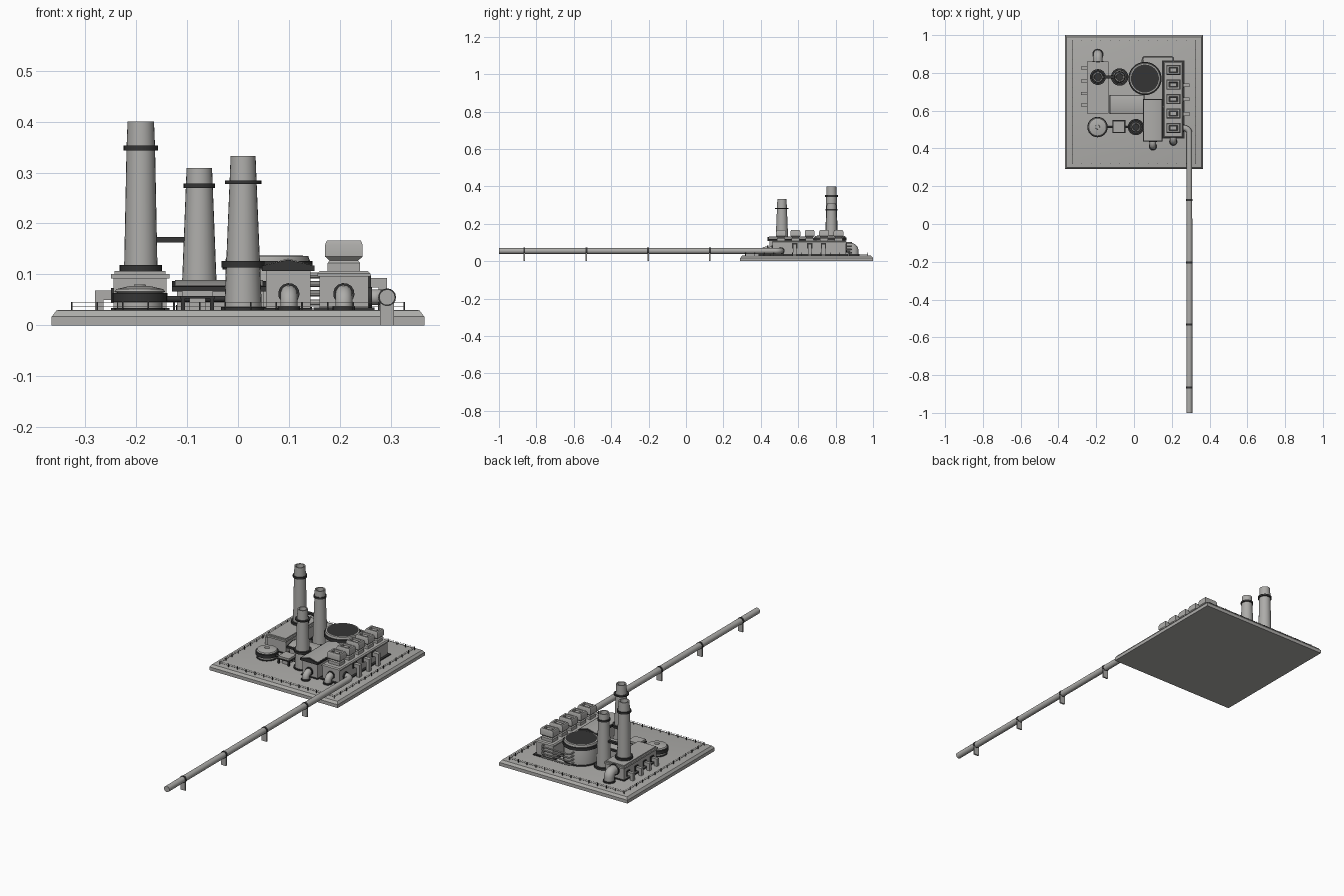
import bpy, bmesh, math
from mathutils import Vector

if "Cube" in bpy.data.objects:
    bpy.data.objects.remove(bpy.data.objects["Cube"])

def mat(name, c):
    m = bpy.data.materials.new(name)
    m.diffuse_color = (*c, 1)
    m.use_nodes = True
    m.node_tree.nodes["Principled BSDF"].inputs["Base Color"].default_value = m.diffuse_color
    return m

LIGHT = mat("concrete grey", (0.42, 0.415, 0.40))
DARK = mat("dark steel", (0.035, 0.035, 0.035))
G = 0.03  # height of the platform deck

def make(name, verts, faces, m):
    me = bpy.data.meshes.new(name)
    me.from_pydata(verts, [], faces)
    bm = bmesh.new()
    bm.from_mesh(me)
    bmesh.ops.recalc_face_normals(bm, faces=bm.faces)
    bm.to_mesh(me)
    bm.free()
    me.materials.append(m)
    ob = bpy.data.objects.new(name, me)
    bpy.context.collection.objects.link(ob)
    return ob

def stack(name, cx, cy, levels, m=LIGHT):
    """Rectangular loft: levels are (half x, half y, z)."""
    v, f = [], []
    for hx, hy, z in levels:
        v += [(cx - hx, cy - hy, z), (cx + hx, cy - hy, z), (cx + hx, cy + hy, z), (cx - hx, cy + hy, z)]
    n = len(levels)
    for i in range(n - 1):
        for k in range(4):
            f.append((4*i + k, 4*i + (k+1) % 4, 4*i + 4 + (k+1) % 4, 4*i + 4 + k))
    f += [(3, 2, 1, 0), tuple(range(4*n - 4, 4*n))]
    return make(name, v, f, m)

def box(name, x0, x1, y0, y1, z0, z1, m=LIGHT):
    return stack(name, (x0+x1)/2, (y0+y1)/2, [((x1-x0)/2, (y1-y0)/2, z0), ((x1-x0)/2, (y1-y0)/2, z1)], m)

def lathe(name, cx, cy, prof, m=LIGHT, n=24, smooth=True):
    """Turned part from (radius, z) points."""
    v = [(cx + r*math.cos(2*math.pi*k/n), cy + r*math.sin(2*math.pi*k/n), z) for r, z in prof for k in range(n)]
    f = [(n*i + k, n*i + (k+1) % n, n*i + n + (k+1) % n, n*i + n + k)
         for i in range(len(prof) - 1) for k in range(n)]
    f += [tuple(range(n)), tuple(range(n*(len(prof) - 1), n*len(prof)))]
    return make(name, v, f, m)

def tube(name, pts, r, m=LIGHT, n=14):
    """Pipe swept along a path with capped ends."""
    pts = [Vector(p) for p in pts]
    v, f = [], []
    for i, p in enumerate(pts):
        a = (p - pts[i-1]).normalized() if i else (pts[1] - p).normalized()
        b = (pts[i+1] - p).normalized() if i < len(pts) - 1 else a
        t = (a + b).normalized()
        if i == 0:
            u = t.orthogonal().normalized()
        else:
            u = (u - t * u.dot(t)).normalized()
        w = t.cross(u)
        v += [tuple(p + r*(u*math.cos(2*math.pi*k/n) + w*math.sin(2*math.pi*k/n))) for k in range(n)]
    for i in range(len(pts) - 1):
        f += [(n*i + k, n*i + (k+1) % n, n*i + n + (k+1) % n, n*i + n + k) for k in range(n)]
    f += [tuple(range(n)), tuple(range(n*(len(pts) - 1), n*len(pts)))]
    return make(name, v, f, m)

def bend(a, c, b, rad, steps=5):
    """Path a -> b with a rounded corner at c."""
    a, c, b = Vector(a), Vector(c), Vector(b)
    p, q = c + (a-c).normalized()*rad, c + (b-c).normalized()*rad
    o = p + q - c
    arc = [o + (p-o)*math.cos(t) + (q-o)*math.sin(t) for t in [math.pi/2*i/steps for i in range(steps+1)]]
    return [a] + arc + [b]

def ring(name, x, y, r, z0, z1):
    lathe(name, x, y, [(r, z0), (r, z1)], DARK)

# platform with chamfered deck edge
stack("platform", 0, 0.645, [(.366, .355, 0), (.366, .355, .017), (.357, .346, .029), (.353, .342, G)])

# perimeter fence
fx, y0, y1 = .327, .318, .972
for s in (-1, 1):
    for i in range(14):
        y = y0 + (y1-y0)*i/13
        box("fence_post", s*fx-.0015, s*fx+.0015, y-.0015, y+.0015, G, .046, DARK)
        x, yy = -fx + 2*fx*i/13, (y0 if s < 0 else y1)
        box("fence_post", x-.0015, x+.0015, yy-.0015, yy+.0015, G, .046, DARK)
    for z in (.037, .044):
        box("fence_rail", s*fx-.0005, s*fx+.0005, y0, y1, z, z+.001)
        yy = y0 if s < 0 else y1
        box("fence_rail", -fx, fx, yy-.0005, yy+.0005, z, z+.001)

# chimneys: x, y, base z, base radius, top radius, top z, bands (radius, z0, z1)
for x, y, zb, rb, rt, zt, bands in [
        (-.191, .778, .10, .033, .026, .40, [(.034, .343, .353), (.042, .107, .118)]),
        (-.076, .778, G, .036, .025, .309, [(.031, .27, .279), (.046, G, .04)]),
        (.010, .513, G, .037, .0245, .333, [(.036, .278, .284), (.042, .114, .126), (.043, G, .036)])]:
    lathe("chimney", x, y, [(rb, zb), (rt+.002, zt-.05), (rt, zt), (rt-.006, zt), (rt-.007, zt-.02)])
    lathe("chimney_flue", x, y, [(rt-.007, zt-.02), (rt-.007, zt-.018)], DARK)
    for b in bands:
        ring("chimney_band", x, y, *b)
box("flue_bridge", -.165, -.10, .77, .786, .163, .173, DARK)

# boiler house with side ducts and rear elbow
box("boiler_house", -.245, -.14, .59, .855, G, .10)
box("boiler_house_footing", -.25, -.135, .584, .861, G, .034, DARK)
box("boiler_house_cornice", -.25, -.135, .584, .861, .092, .101, LIGHT)
box("boiler_house_roof", -.243, -.142, .592, .853, .101, .107)
for y in (.63, .69, .757, .825):
    box("side_duct", -.281, -.24, y-.008, y+.008, .05, .068)
    box("side_duct_leg", -.281, -.264, y-.008, y+.008, G, .05)
    box("side_duct_collar", -.25, -.245, y-.012, y+.012, .045, .073, DARK)

# round elbow pipes leaving buildings: x, wall y, end y, radius, height
for x, yw, ye, r, z in [(.10, .44, .41, .017, .062), (.208, .465, .435, .017, .062), (-.191, .855, .898, .025, .075)]:
    tube("elbow_pipe", bend((x, yw, z), (x, ye, z), (x, ye, G), .022), r)
    ring("elbow_flange", x, ye, r+.005, G, .037)
    s = 1 if ye > yw else -1
    tube("wall_flange", [(x, yw, z), (x, yw+s*.007, z)], r+.004, DARK)

# small tank with cap
tx, ty = -.193, .513
lathe("small_tank", tx, ty, [(.045, G), (.045, .064), (.05, .066), (.046, .071), (.02, .077), (.012, .077), (.011, .08)])
ring("small_tank_band", tx, ty, .054, .046, .063)
ring("small_tank_footing", tx, ty, .05, G, .034)

# pump stand between tank and chimney
for x in (-.108, -.051):
    for y in (.487, .544):
        box("stand_leg", x-.004, x+.004, y-.004, y+.004, G, .055, DARK)
box("stand_deck", -.114, -.045, .481, .55, .053, .058, DARK)
box("pump_housing", -.11, -.049, .485, .546, .058, .068)
box("pump_core", -.095, -.064, .495, .536, G, .053)
tube("pump_pipe", [(-.15, .513, .052), (-.02, .513, .052)], .006, DARK)

def gable(name, x0, x1, y0, y1, z0, ze, zp, axis, m):
    """Gabled block with its ridge along the given axis."""
    if axis == 'y':
        sec = [(x0, z0), (x1, z0), (x1, ze), ((x0+x1)/2, zp), (x0, ze)]
        v = [(a, y, b) for y in (y0, y1) for a, b in sec]
    else:
        sec = [(y0, z0), (y1, z0), (y1, ze), ((y0+y1)/2, zp), (y0, ze)]
        v = [(x, a, b) for x in (x0, x1) for a, b in sec]
    f = [tuple(range(5)), tuple(range(5, 10))] + [(k, (k+1) % 5, 5+(k+1) % 5, 5+k) for k in range(5)]
    return make(name, v, f, m)

# low workshop and control house: dark roof frames with grey sheets
box("workshop", -.12, .05, .59, .675, G, .068)
gable("workshop_roof", -.13, .055, .582, .683, .066, .076, .087, 'x', DARK)
gable("workshop_sheet", -.124, .049, .586, .679, .07, .0785, .089, 'x', LIGHT)
box("control_house", .055, .142, .447, .655, G, .11)
box("control_house_footing", .05, .146, .441, .66, G, .034, DARK)
gable("control_roof", .047, .15, .437, .663, .107, .117, .129, 'y', DARK)
gable("control_sheet", .052, .145, .443, .657, .112, .119, .131, 'y', LIGHT)

# large round clarifier tank with sunken dish
cx, cy = .058, .77
lathe("clarifier", cx, cy, [(.083, G), (.083, .128), (.08, .136), (.07, .136), (.062, .124), (.02, .118), (.018, .124), (.008, .124), (.007, .128)], n=32)
ring("clarifier_footing", cx, cy, .087, G, .036)
lathe("clarifier_band", cx, cy, [(.082, .11), (.088, .11), (.088, .126), (.082, .126)], DARK, 32)
lathe("clarifier_lip", cx, cy, [(.066, .13), (.07, .137), (.074, .137)], DARK, 32)

# turbine hall
box("turbine_hall", .16, .256, .462, .855, G, .10)
box("hall_footing", .148, .268, .452, .865, G, .035, DARK)
stack("hall_roof", .208, .659, [(.052, .2, .096), (.052, .2, .102), (.047, .195, .107)])
# rooftop cooling vents with recessed dark grille
for y in (.508, .585, .661, .738, .815):
    stack("roof_vent", .208, y, [(.032, .022, .107), (.032, .022, .122), (.028, .018, .127), (.037, .026, .135),
          (.037, .026, .158), (.033, .022, .167), (.024, .014, .167), (.022, .012, .156)])
    stack("vent_grille", .208, y, [(.024, .0145, .1575), (.024, .0145, .158)], DARK)
    stack("vent_core", .208, y, [(.015, .007, .157), (.015, .007, .163)])
# exhaust ducts on the outer wall
for y in (.582, .661, .735):
    box("hall_duct", .25, .293, y-.01, y+.01, .074, .093)
    box("hall_duct_leg", .276, .293, y-.01, y+.01, G, .074)
    box("hall_duct_collar", .256, .261, y-.014, y+.014, .069, .098, DARK)

# stacked service pipes behind tank and hall
for z in (.045, .063, .081, .098):
    tube("service_pipe", bend((.045, .84, z), (.045, .885, z), (.13, .885, z), .01, 3)
         + bend((.14, .885, z), (.208, .885, z), (.208, .85, z), .01, 3), .004, n=8)
    tube("link_pipe", [(.13, .62, z), (.17, .62, z)], .006, n=8)

# long outgoing pipeline with joints and supports
tube("pipeline", bend((.25, .508, .055), (.293, .508, .055), (.293, -1, .055), .028), .0155, n=16)
tube("pipeline_flange", [(.256, .508, .055), (.263, .508, .055)], .02, DARK)
for y in (-.865, -.532, -.203, .128):
    box("pipe_support", .279, .307, y-.004, y+.004, 0, .05)
    tube("pipe_joint", [(.293, y-.005, .055), (.293, y+.005, .055)], .0175, DARK, 16)

# soft shading on round parts, crisp edges elsewhere
bpy.ops.object.select_all(action='SELECT')
bpy.context.view_layer.objects.active = bpy.context.selected_objects[0]
bpy.ops.object.shade_smooth_by_angle(angle=math.radians(30))
